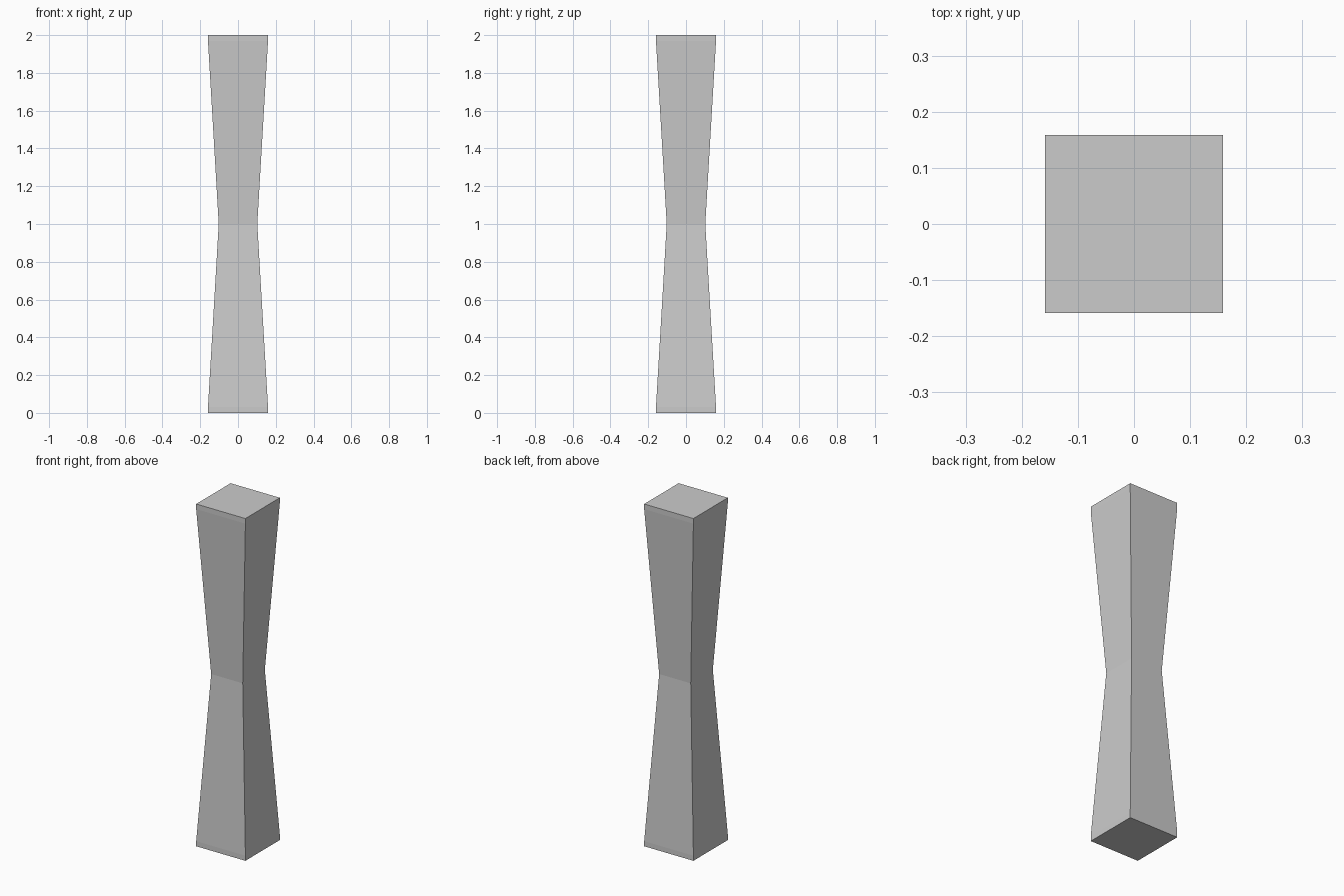
import bpy, bmesh

if "Cube" in bpy.data.objects:
    bpy.data.objects.remove(bpy.data.objects["Cube"])

# Square column profile: (height, half width), with short straight bands at both ends
PROFILE = [(0.0, 0.159), (0.03, 0.159), (1.0, 0.102), (1.97, 0.159), (2.0, 0.159)]

bm = bmesh.new()
rings = [[bm.verts.new((sx * w, sy * w, z))
          for sx, sy in ((-1, -1), (1, -1), (1, 1), (-1, 1))]
         for z, w in PROFILE]

# Side walls
for low, high in zip(rings, rings[1:]):
    for i in range(4):
        j = (i + 1) % 4
        bm.faces.new((low[i], low[j], high[j], high[i]))

# End caps
bm.faces.new(rings[0][::-1])
bm.faces.new(rings[-1])

mesh = bpy.data.meshes.new("waisted_column")
bm.to_mesh(mesh)
bm.free()
bpy.context.collection.objects.link(bpy.data.objects.new("waisted_column", mesh))
